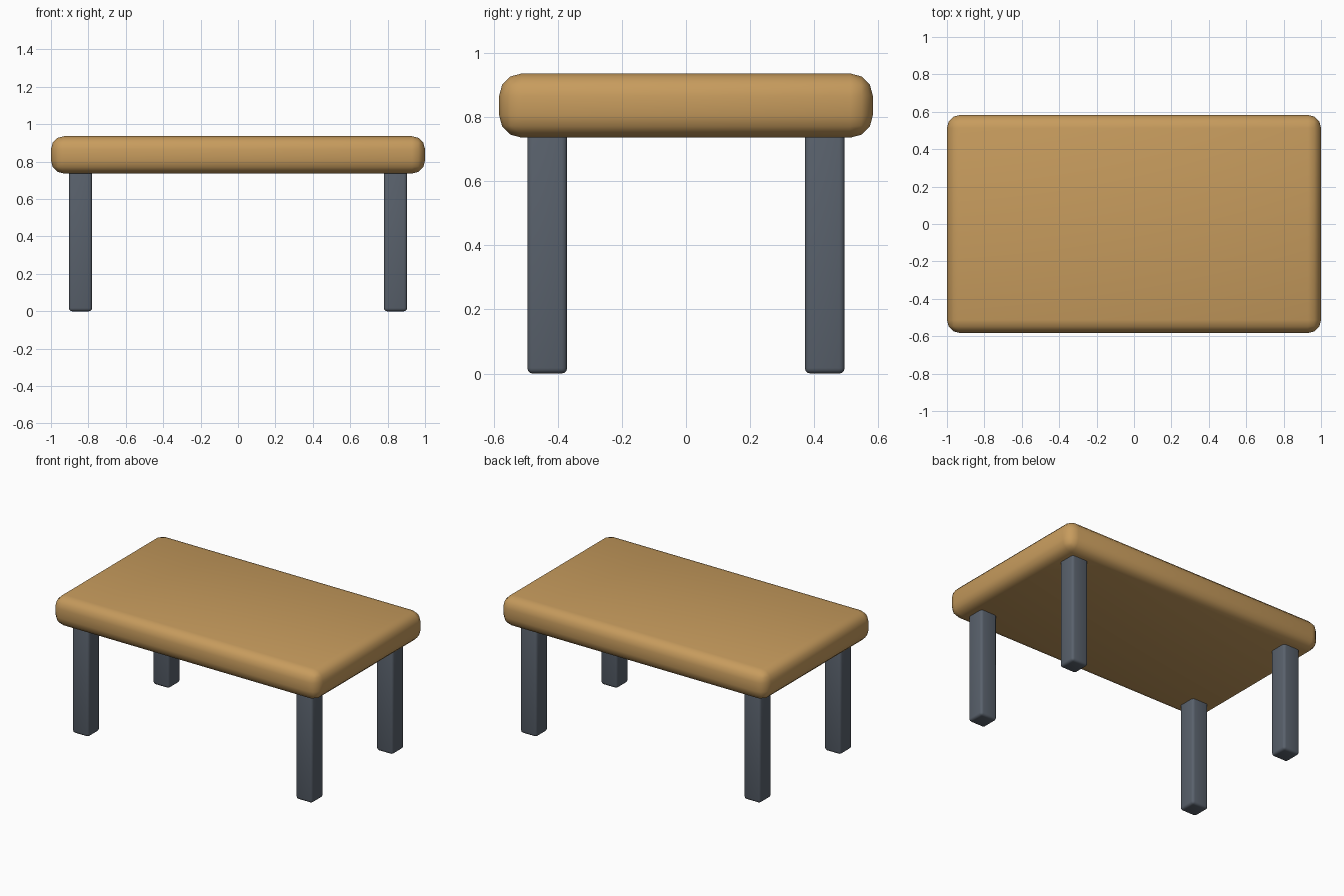
import bpy

cube = bpy.data.objects.get("Cube")
if cube:
    bpy.data.objects.remove(cube, do_unlink=True)


def make_material(name, rgb):
    mat = bpy.data.materials.new(name)
    mat.use_nodes = True
    color = (*rgb, 1)
    mat.diffuse_color = color
    mat.node_tree.nodes["Principled BSDF"].inputs["Base Color"].default_value = color
    return mat


def rounded_box(name, center, size, radius, segments, mat):
    bpy.ops.mesh.primitive_cube_add(size=1, location=center)
    obj = bpy.context.object
    obj.name = name
    obj.scale = size
    bpy.ops.object.transform_apply(location=False, rotation=False, scale=True)
    bevel = obj.modifiers.new("Rounded edges", 'BEVEL')
    bevel.width = radius
    bevel.segments = segments
    obj.data.materials.append(mat)
    bpy.ops.object.shade_smooth()
    return obj


wood = make_material("warm wood", (0.57, 0.33, 0.11))
metal = make_material("slate grey", (0.10, 0.12, 0.15))

# Thick, softly rounded slab
rounded_box("tabletop", (0, 0, 0.836), (2.0, 1.166, 0.2), 0.07, 3, wood)

# Four square legs, their upper ends sunk into the slab
LEG_TOP = 0.78
for side, sx in (("left", 1), ("right", -1)):
    for end, sy in (("front", -1), ("back", 1)):
        rounded_box(f"{end}_{side}_leg", (sx * 0.842, sy * 0.433, LEG_TOP / 2),
                    (0.124, 0.124, LEG_TOP), 0.017, 3, metal)
